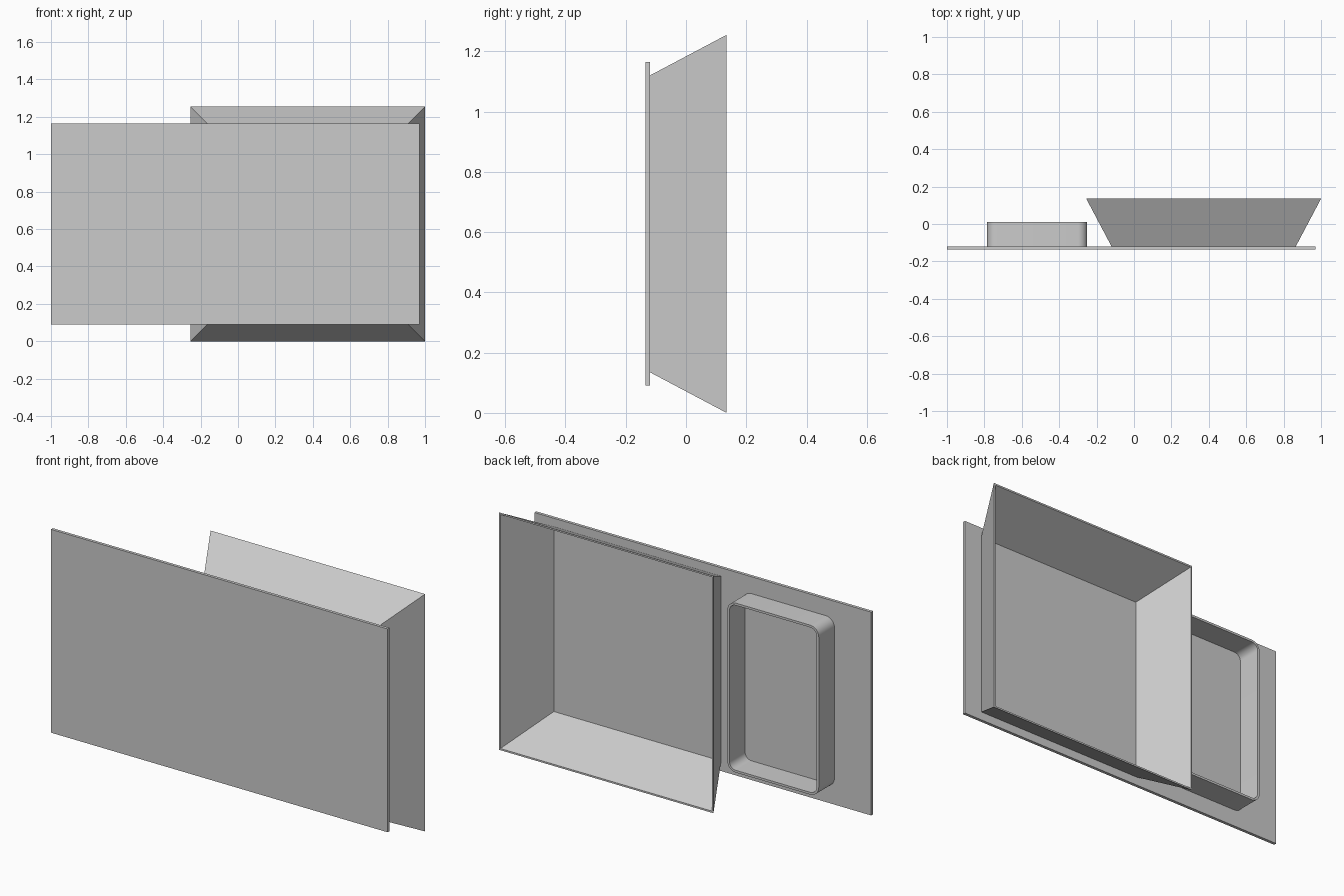
import bpy, bmesh
from math import sin, cos, pi

if "Cube" in bpy.data.objects:
    bpy.data.objects.remove(bpy.data.objects["Cube"])


def rounded_rect(x0, x1, z0, z1, r, seg):
    # Outline in the XZ plane; r = 0 gives plain corners
    if r <= 0:
        return [(x1, z1), (x0, z1), (x0, z0), (x1, z0)]
    pts = []
    corners = [(x1 - r, z1 - r), (x0 + r, z1 - r), (x0 + r, z0 + r), (x1 - r, z0 + r)]
    for i, (cx, cz) in enumerate(corners):
        for k in range(seg + 1):
            a = (i + k / seg) * pi / 2
            pts.append((cx + r * cos(a), cz + r * sin(a)))
    return pts


def finish(name, bm):
    bmesh.ops.recalc_face_normals(bm, faces=bm.faces)
    mesh = bpy.data.meshes.new(name)
    bm.to_mesh(mesh)
    bm.free()
    ob = bpy.data.objects.new(name, mesh)
    bpy.context.collection.objects.link(ob)
    return ob


def tray_wall(name, base, rim, y0, y1, wall, r=0, seg=8):
    # Thin closed wall ring: outer base -> outer rim -> inner rim -> inner base
    bm = bmesh.new()
    loops = []
    for rect, y, inset in ((base, y0, 0), (rim, y1, 0), (rim, y1, wall), (base, y0, wall)):
        x0, x1, z0, z1 = rect
        outline = rounded_rect(x0 + inset, x1 - inset, z0 + inset, z1 - inset, r - inset if r else 0, seg)
        loops.append([bm.verts.new((x, y, z)) for x, z in outline])
    n = len(loops[0])
    for j in range(4):
        a, b = loops[j], loops[(j + 1) % 4]
        for i in range(n):
            k = (i + 1) % n
            bm.faces.new((a[i], a[k], b[k], b[i]))
    return finish(name, bm)


# Flat front panel
bm = bmesh.new()
bmesh.ops.create_cube(bm, size=1)
bmesh.ops.scale(bm, vec=(1.97, 0.016, 1.075), verts=bm.verts)
bmesh.ops.translate(bm, vec=(-0.015, -0.127, 0.628), verts=bm.verts)
finish("front_panel", bm)

# Large flared square tray, open at the back
tray_wall("flared_tray", (-0.12, 0.865, 0.135, 1.12), (-0.255, 1.0, 0.0, 1.255),
          -0.12, 0.135, 0.009)

# Small straight tray with rounded corners
rect = (-0.785, -0.25, 0.18, 1.076)
small = tray_wall("small_tray", rect, rect, -0.12, 0.012, 0.012, r=0.05)
bpy.context.view_layer.objects.active = small
small.select_set(True)
bpy.ops.object.shade_smooth_by_angle()
